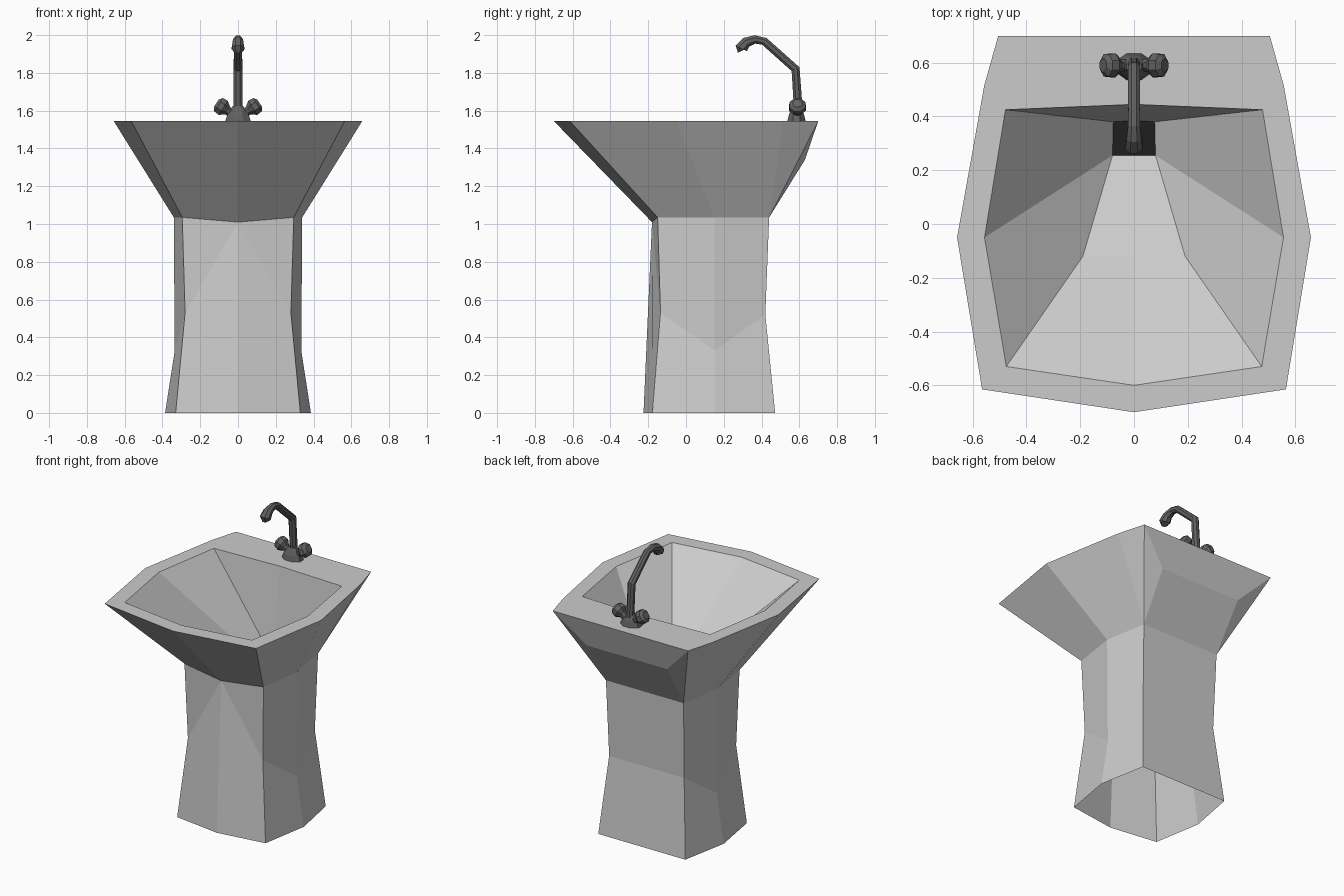
import bpy, bmesh, math
from mathutils import Vector, Matrix

if "Cube" in bpy.data.objects:
    bpy.data.objects.remove(bpy.data.objects["Cube"])


def finish(name, bm, color=None):
    bmesh.ops.recalc_face_normals(bm, faces=bm.faces)
    me = bpy.data.meshes.new(name)
    bm.to_mesh(me)
    bm.free()
    ob = bpy.data.objects.new(name, me)
    bpy.context.collection.objects.link(ob)
    if color:
        mat = bpy.data.materials.new(name + "_mat")
        mat.diffuse_color = color
        mat.use_nodes = True
        mat.node_tree.nodes["Principled BSDF"].inputs["Base Color"].default_value = mat.diffuse_color
        me.materials.append(mat)
    return ob


def half_mesh(name, pts, faces):
    """Build the +x half from named points, then mirror it across x."""
    bm = bmesh.new()
    v = {k: bm.verts.new(p) for k, p in pts.items()}
    for f in faces:
        bm.faces.new([v[k] for k in f.split()])
    bmesh.ops.mirror(bm, geom=bm.verts[:] + bm.edges[:] + bm.faces[:],
                     matrix=Matrix(), merge_dist=0.001, axis='X')
    return finish(name, bm)


def tube(name, path, radii, side, sides, color, squash=1.0):
    """Capped tube along a planar path; side is the normal of that plane."""
    bm = bmesh.new()
    path = [Vector(p) for p in path]
    side = Vector(side)
    rings = []
    for i, (p, r) in enumerate(zip(path, radii)):
        t = (path[min(i + 1, len(path) - 1)] - path[max(i - 1, 0)]).normalized()
        w = t.cross(side).normalized()
        ring = []
        for k in range(sides):
            a = 2 * math.pi * (k + 0.5) / sides
            ring.append(bm.verts.new(p + r * (math.cos(a) * side + squash * math.sin(a) * w)))
        rings.append(ring)
    for a, b in zip(rings, rings[1:]):
        for k in range(sides):
            n = (k + 1) % sides
            bm.faces.new((a[k], a[n], b[n], b[k]))
    bm.faces.new(rings[0])
    bm.faces.new(rings[-1])
    return finish(name, bm, color)


# Ring where the basin meets the pedestal
collar = {
    't0': (0, 0.44, 1.035), 't1': (0.29, 0.44, 1.035), 't2': (0.34, 0.15, 1.035),
    't3': (0.295, -0.15, 1.035), 't4': (0, -0.18, 1.01),
}

# Pedestal: faceted, waisted, open underneath
half_mesh("pedestal", {
    **collar,
    'm0': (0, 0.42, 0.52), 'm1': (0.28, 0.42, 0.52), 'm2': (0.335, 0.15, 0.33),
    'm3': (0.28, -0.135, 0.53),
    'b0': (0, 0.472, 0), 'b1': (0.325, 0.472, 0), 'b2': (0.386, 0.15, 0),
    'b3': (0.33, -0.178, 0), 'b4': (0, -0.225, 0),
}, ["t0 t1 m1 m0", "m0 m1 b1 b0", "t1 t2 m2 m1", "m1 m2 b2 b1",
    "t2 t3 m3 m2", "m2 m3 b3 b2", "t3 t4 m3", "t4 b4 b3 m3"])

# Basin: outer funnel, flat rim and inner bowl
Z = 1.545
drain = {'d0': (0, 0.385, 1.04), 'd1': (0.077, 0.38, 1.04),
         'd2': (0.08, 0.255, 1.0), 'd3': (0, 0.255, 1.0)}
half_mesh("basin", {
    **collar, **drain,
    'k0': (0, 0.63, 1.34), 'k1': (0.30, 0.63, 1.34),
    'r0': (0, 0.70, Z), 'r1': (0.505, 0.70, Z), 'r2': (0.557, 0.515, Z),
    'r3': (0.658, -0.05, Z), 'r4': (0.565, -0.615, Z), 'r5': (0, -0.70, Z),
    'i0': (0, 0.445, Z), 'i1': (0.478, 0.425, Z), 'i2': (0.556, -0.05, Z),
    'i3': (0.475, -0.53, Z), 'i4': (0, -0.60, Z),
    'f': (0.19, -0.12, 1.22), 'fc': (0, -0.12, 1.22),
}, ["t0 t1 k1 k0", "k0 k1 r1 r0", "t1 r2 r1", "t1 r1 k1",
    "t1 t2 r3 r2", "t2 t3 r4 r3", "t3 t4 r5 r4",
    "r0 r1 i1 i0", "r1 r2 i1", "r2 r3 i2 i1", "r3 r4 i3 i2", "r4 r5 i4 i3",
    "i0 i1 d1 d0", "i1 i2 d2 d1", "i2 i3 f d2", "i3 i4 fc f", "f fc d3 d2"])

# Dark drain at the bottom of the bowl
drain_ob = half_mesh("drain", drain, ["d0 d3 d2 d1"])
black = bpy.data.materials.new("drain_mat")
black.diffuse_color = (0.02, 0.02, 0.02, 1)
black.use_nodes = True
black.node_tree.nodes["Principled BSDF"].inputs["Base Color"].default_value = black.diffuse_color
drain_ob.data.materials.append(black)

# Tap: foot, swan-neck spout and two knobs
metal = (0.12, 0.12, 0.12, 1)
tube("tap_foot", [(0, 0.585, 1.54), (0, 0.585, 1.58), (0, 0.585, 1.625)],
     [0.075, 0.06, 0.03], (1, 0, 0), 8, metal, 0.72)
tube("tap_spout",
     [(0, 0.595, 1.60), (0, 0.58, 1.82), (0, 0.415, 1.967), (0, 0.365, 1.977),
      (0, 0.32, 1.962), (0, 0.292, 1.93), (0, 0.298, 1.918)],
     [0.025, 0.025, 0.023, 0.024, 0.03, 0.036, 0.028], (1, 0, 0), 8, metal)
for s, label in ((-1, "left"), (1, "right")):
    tube("tap_knob_" + label,
         [(s * x, 0.59, z) for x, z in
          ((0.02, 1.577), (0.055, 1.600), (0.078, 1.615), (0.103, 1.631), (0.115, 1.639))],
         [0.022, 0.026, 0.048, 0.045, 0.026], (0, 1, 0), 8, metal)
